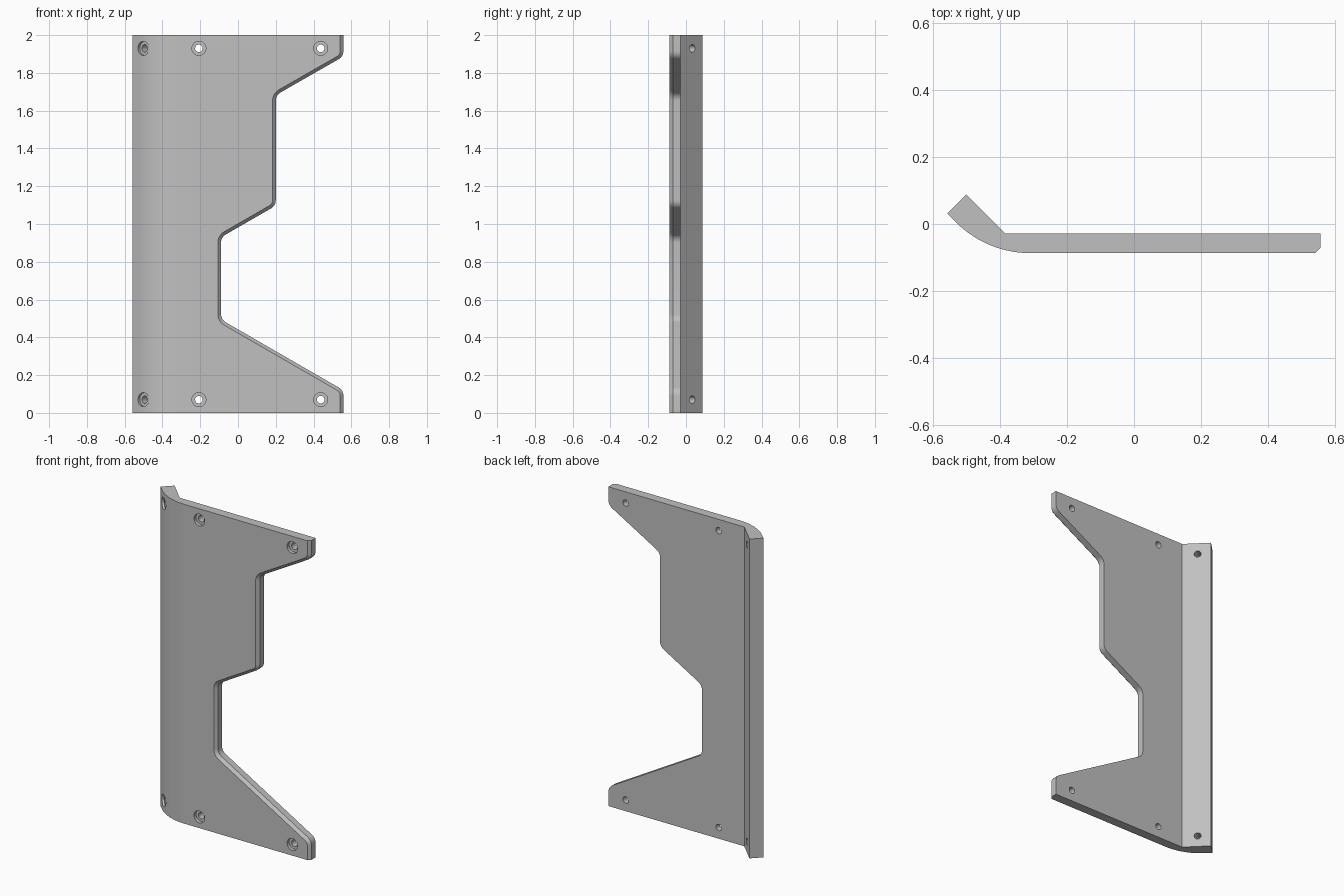
import bpy, bmesh
from math import cos, sin, pi, tan
from mathutils import Vector

cube = bpy.data.objects.get("Cube")
if cube:
    bpy.data.objects.remove(cube)

grey = bpy.data.materials.new("plain grey")
grey.use_nodes = True
grey.diffuse_color = (0.53, 0.53, 0.53, 1)
grey.node_tree.nodes["Principled BSDF"].inputs["Base Color"].default_value = grey.diffuse_color

FRONT, BACK, EDGE, CHAMFER = -0.087, -0.029, 0.558, 0.017


def loft(name, rings):
    """Closed solid through rings of equal point count."""
    bm = bmesh.new()
    loops = [[bm.verts.new(p) for p in ring] for ring in rings]
    for a, b in zip(loops, loops[1:]):
        for i in range(len(a)):
            j = (i + 1) % len(a)
            bm.faces.new((a[i], a[j], b[j], b[i]))
    bm.faces.new(loops[0])
    bm.faces.new(loops[-1])
    bmesh.ops.recalc_face_normals(bm, faces=bm.faces)
    mesh = bpy.data.meshes.new(name)
    bm.to_mesh(mesh)
    bm.free()
    mesh.materials.append(grey)
    ob = bpy.data.objects.new(name, mesh)
    bpy.context.collection.objects.link(ob)
    return ob


def boolean(target, tool, operation):
    mod = target.modifiers.new(tool.name, 'BOOLEAN')
    mod.object, mod.operation, mod.solver = tool, operation, 'EXACT'
    bpy.context.view_layer.objects.active = target
    bpy.ops.object.modifier_apply(modifier=mod.name)
    bpy.data.objects.remove(tool)


def rounded(path, radius, steps=6):
    """Points with outward normals along an open path with filleted corners."""
    pts = [Vector(p) for p in path]
    out = []
    for i, p in enumerate(pts):
        d_in = (p - pts[i - 1]).normalized() if i else (pts[1] - p).normalized()
        d_out = (pts[i + 1] - p).normalized() if i < len(pts) - 1 else d_in
        n_in, n_out = (Vector((-d.y, d.x)) for d in (d_in, d_out))
        turn = d_in.x * d_out.y - d_in.y * d_out.x
        if abs(turn) < 0.001:
            out.append((p, n_in))
            continue
        side = 1 if turn < 0 else -1
        centre = p - d_in * radius * tan(d_in.angle(d_out) / 2) - n_in * side * radius
        for k in range(steps + 1):
            n = n_in.slerp(n_out, k / steps)
            out.append((centre + n * side * radius, n))
    return out


# Bent plate: curled lip and flat web, extruded upwards
R, start = 0.314, -0.31
profile = [(EDGE, FRONT)]
profile += [(start - R * sin(a), FRONT + R * (1 - cos(a)))
            for a in (pi / 4 * k / 14 for k in range(15))]
profile += [(-0.558, 0.031), (-0.501, 0.088), (-0.384, BACK), (EDGE, BACK)]
bracket = loft("bracket_plate", [[(x, y, z) for x, y in profile] for z in (0, 2)])

# Stepped free edge with rounded corners and a front chamfer
edge = rounded([(EDGE, 2.5), (EDGE, 1.887), (0.2, 1.682), (0.2, 1.097), (-0.09, 0.93),
                (-0.09, 0.494), (EDGE, 0.12), (EDGE, -0.5)], 0.05)
rings = []
for y, inset in ((0.3, 0), (FRONT + CHAMFER, 0), (FRONT - CHAMFER, 2 * CHAMFER)):
    ring = [p - n * inset for p, n in edge]
    rings.append([(-1, y, -0.5), (-1, y, 2.5)] + [(p.x, y, p.y) for p in ring])
boolean(bracket, loft("edge_outline", rings), 'INTERSECT')


# Counterbored screw holes
def hole(seat, axis):
    axis = Vector(axis).normalized()
    u, v = axis.cross(Vector((0, 0, 1))), Vector((0, 0, 1))
    rings = []
    for depth, r in ((-0.08, 0.037), (0, 0.037), (0, 0.02), (0.2, 0.02)):
        rings.append([Vector(seat) + axis * depth + r * (u * cos(t) + v * sin(t))
                      for t in (2 * pi * k / 32 for k in range(32))])
    boolean(bracket, loft("screw_hole", rings), 'DIFFERENCE')


for z in (0.07, 1.93):
    for x in (-0.207, 0.438):
        hole((x, FRONT + 0.02, z), (0, 1, 0))
    hole((-0.494, -0.014, z), (1, 1, 0))

bpy.ops.object.select_all(action='DESELECT')
bracket.select_set(True)
bpy.context.view_layer.objects.active = bracket
bpy.ops.object.shade_smooth_by_angle(angle=pi / 6)
